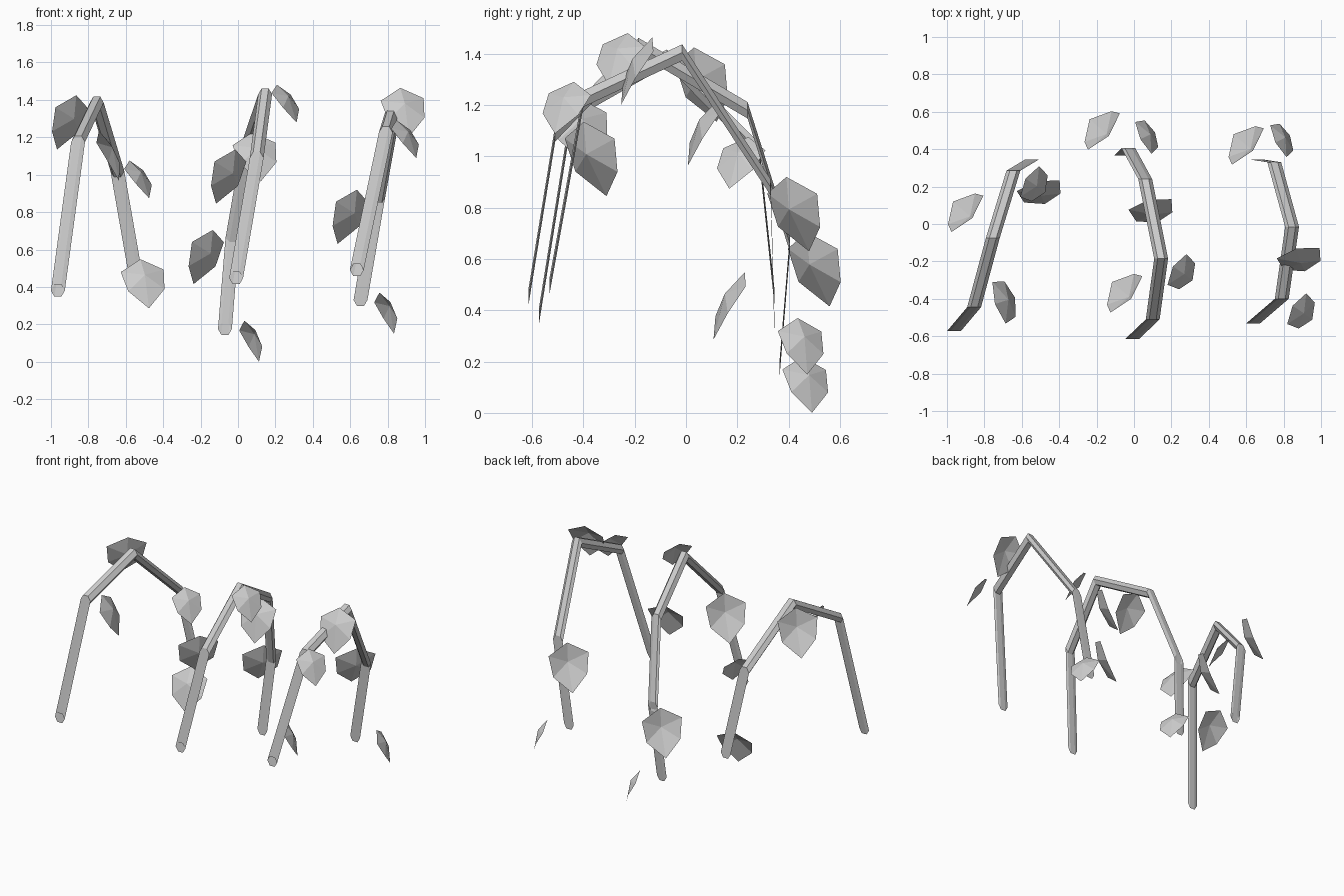
import bpy, bmesh, math
from mathutils import Vector

cube = bpy.data.objects.get("Cube")
if cube:
    bpy.data.objects.remove(cube, do_unlink=True)

GREY = (0.6, 0.6, 0.6, 1.0)
mat = bpy.data.materials.new("plain_grey")
mat.use_nodes = True
mat.diffuse_color = GREY
mat.node_tree.nodes["Principled BSDF"].inputs["Base Color"].default_value = GREY


def finish(name, bm):
    """Turn a bmesh into a flat-shaded object with the shared material."""
    mesh = bpy.data.meshes.new(name)
    bm.to_mesh(mesh)
    bm.free()
    mesh.materials.append(mat)
    obj = bpy.data.objects.new(name, mesh)
    bpy.context.collection.objects.link(obj)


def make_stem(name, path, radius=0.037, sides=6):
    """Sweep an upright hexagon ring, kept facing the front, along the path."""
    bm = bmesh.new()
    rings = []
    for point in path:
        ring = []
        for i in range(sides):
            angle = math.tau * i / sides
            offset = Vector((math.cos(angle), 0, math.sin(angle))) * radius
            ring.append(bm.verts.new(Vector(point) + offset))
        rings.append(ring)
    for a, b in zip(rings, rings[1:]):
        for i in range(sides):
            j = (i + 1) % sides
            bm.faces.new((a[i], a[j], b[j], b[i]))
    bmesh.ops.recalc_face_normals(bm, faces=bm.faces)
    finish(name, bm)


# Leaf outline: along the midrib, across, and out of the leaf plane
HALF = [(0.077, 0.136, -0.02), (0.22, 0.115, -0.012)]
BASE, TIP, MIDDLE = (0, 0, -0.01), (0.336, 0, -0.035), (0.13, 0, 0.022)
RIM = [BASE] + HALF + [TIP] + [(u, -v, w) for u, v, w in reversed(HALF)]


def make_leaf(name, centre, axis, side, scale):
    """Cupped six-sided fan, pointing along axis and centred by its bounds."""
    axis = Vector(axis).normalized()
    normal = axis.cross(Vector(side)).normalized()
    side = normal.cross(axis)
    points = [(axis * u + side * v + normal * w) * scale for u, v, w in RIM + [MIDDLE]]
    middle = Vector([(min(c) + max(c)) / 2 for c in zip(*points)])
    bm = bmesh.new()
    verts = [bm.verts.new(p - middle + Vector(centre)) for p in points]
    rim, hub = verts[:-1], verts[-1]
    for a, b in zip(rim, rim[1:] + rim[:1]):
        bm.faces.new((hub, a, b))
    finish(name, bm)


# Arching stems, from the front end over the top to the back end
make_stem("right_stem", [(-0.963, -0.573, 0.38), (-0.855, -0.445, 1.175),
                         (-0.755, -0.075, 1.385), (-0.645, 0.285, 1.02),
                         (-0.545, 0.345, 0.45)])
make_stem("middle_stem", [(-0.01, -0.615, 0.447), (0.1, -0.51, 1.09),
                          (0.145, -0.185, 1.43), (0.06, 0.24, 1.18),
                          (-0.03, 0.405, 0.66), (-0.07, 0.365, 0.175)])
make_stem("left_stem", [(0.635, -0.533, 0.49), (0.79, -0.4, 1.225),
                        (0.845, -0.015, 1.405), (0.75, 0.33, 0.88),
                        (0.655, 0.345, 0.33)])

# Leaf groups: direction of the tip, direction across, scale, centres
LEAVES = {
    "drooping_leaf": ((-0.27, 0.23, -0.93), (0.66, 0.75, 0), 0.95,
                      [(-0.9, 0.06, 1.28), (-0.17, 0.5, 0.56),
                       (-0.05, -0.37, 0.99), (0.6, 0.42, 0.775)]),
    "front_leaf": ((0.17, -0.48, -0.86), (0.97, 0.23, 0.04), 0.87,
                   [(-0.51, 0.17, 0.417), (0.088, 0.07, 1.095), (0.88, -0.19, 1.333)]),
    "outer_leaf": ((0.49, -0.34, -0.8), (0.52, 0.85, -0.03), 0.71,
                   [(-0.535, 0.215, 0.975), (0.253, -0.255, 1.38), (0.893, -0.465, 1.19)]),
    "low_leaf": ((0.39, 0.19, -0.9), (-0.46, 0.89, 0), 0.7,
                 [(0.068, 0.465, 0.11), (0.79, 0.447, 0.26)]),
    "side_leaf": ((0.43, 0.14, -0.88), (-0.3, 0.95, 0), 0.86,
                  [(-0.695, -0.42, 1.1)]),
}
for name, (axis, side, scale, centres) in LEAVES.items():
    for number, centre in enumerate(centres, 1):
        make_leaf(f"{name}_{number}", centre, axis, side, scale)
